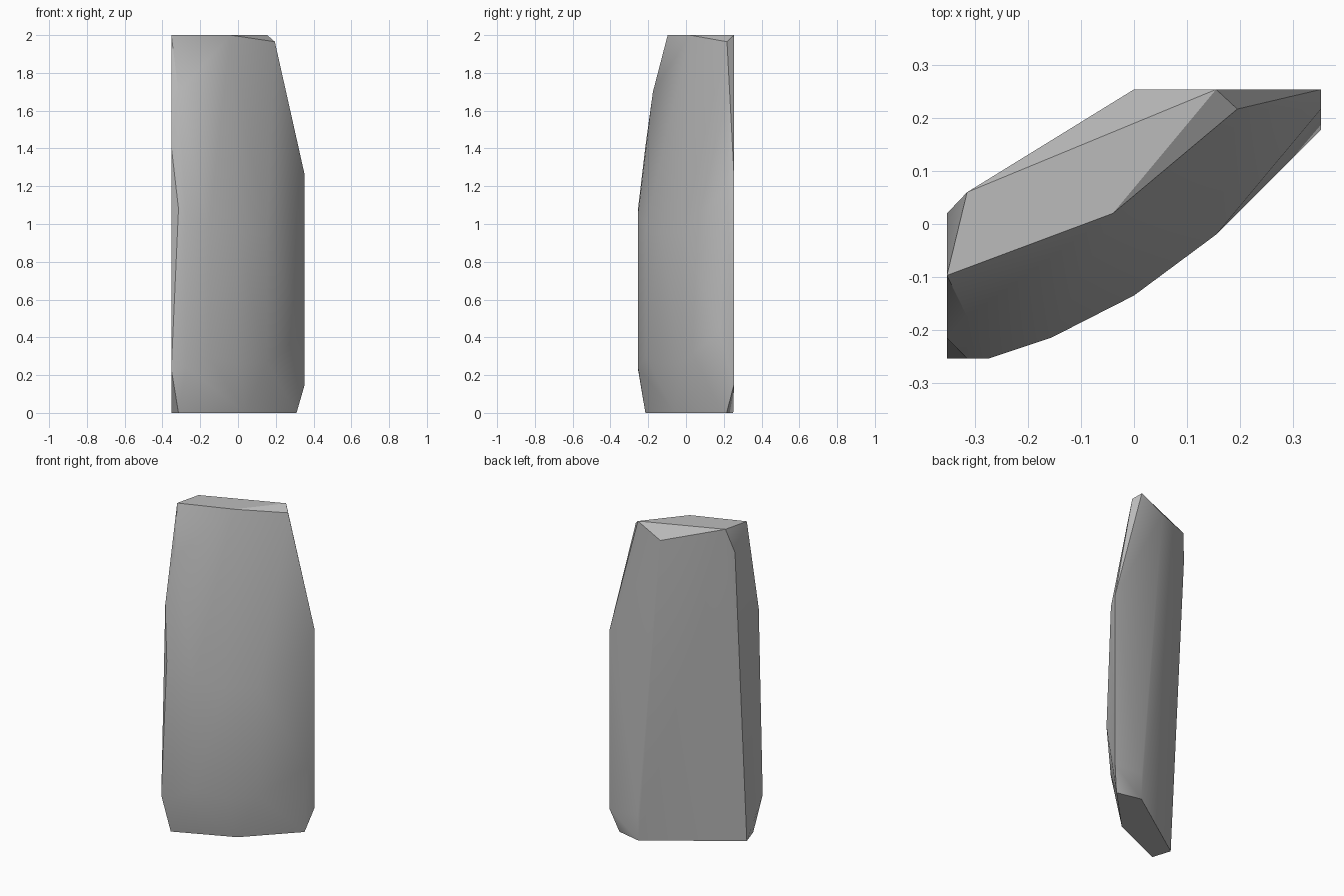
import bpy
import bmesh
from math import radians

cube = bpy.data.objects.get("Cube")
if cube:
    bpy.data.objects.remove(cube, do_unlink=True)

# Stone colour
stone = bpy.data.materials.new("stone_grey")
stone.use_nodes = True
grey = (0.5, 0.5, 0.5, 1)
stone.diffuse_color = grey
bsdf = stone.node_tree.nodes["Principled BSDF"]
bsdf.inputs["Base Color"].default_value = grey
bsdf.inputs["Roughness"].default_value = 0.9

# Half extents of the slab
W, D = 0.353, 0.254

# Chipped top
top = [(0.155, D, 2), (-0.315, 0.06, 2), (-W, -0.097, 2), (-0.04, 0.02, 2),
       (0, D, 1.92), (0.195, 0.217, 1.965), (-W, 0.02, 1.85), (-0.315, -0.175, 1.7)]

# Narrow sides
sides = [(W, D, 1.26), (W, 0.217, 1.2), (W, 0.178, 0.43), (W, D, 0.15),
         (-W, -0.215, 1.41), (-0.315, -D, 1.08), (-W, -D, 0.23)]

# Foot outline and the back lower corner
foot = [(-W, -0.097, 0), (-0.315, -0.215, 0), (0.04, -0.06, 0),
        (0.31, 0.215, 0), (0.155, 0.25, 0), (0.155, D, 0.16)]

# Bulging front: plan outline with the height span of each ridge
front = []
for x, y, low, high in [(-0.275, -D, 0.24, 1.05), (-0.155, -0.214, 0.3, 0.98),
                        (0, -0.135, 0.26, 0.95), (0.155, -0.02, 0.27, 0.95)]:
    front += [(x, y, low), (x, y, high)]

# Wrap the corners in a convex shell
bm = bmesh.new()
for corner in top + sides + foot + front:
    bm.verts.new(corner)
hull = bmesh.ops.convex_hull(bm, input=bm.verts[:])
loose = [v for v in bm.verts if not v.link_faces]
bmesh.ops.delete(bm, geom=loose, context='VERTS')
bmesh.ops.dissolve_limit(bm, angle_limit=radians(0.5), verts=bm.verts[:], edges=bm.edges[:])
bmesh.ops.recalc_face_normals(bm, faces=bm.faces[:])

mesh = bpy.data.meshes.new("standing_stone")
bm.to_mesh(mesh)
bm.free()
mesh.materials.append(stone)
rock = bpy.data.objects.new("standing_stone", mesh)
bpy.context.collection.objects.link(rock)

# Soft faces with crisp chipped edges
bpy.ops.object.select_all(action='DESELECT')
rock.select_set(True)
bpy.context.view_layer.objects.active = rock
bpy.ops.object.shade_smooth_by_angle(angle=radians(30))
